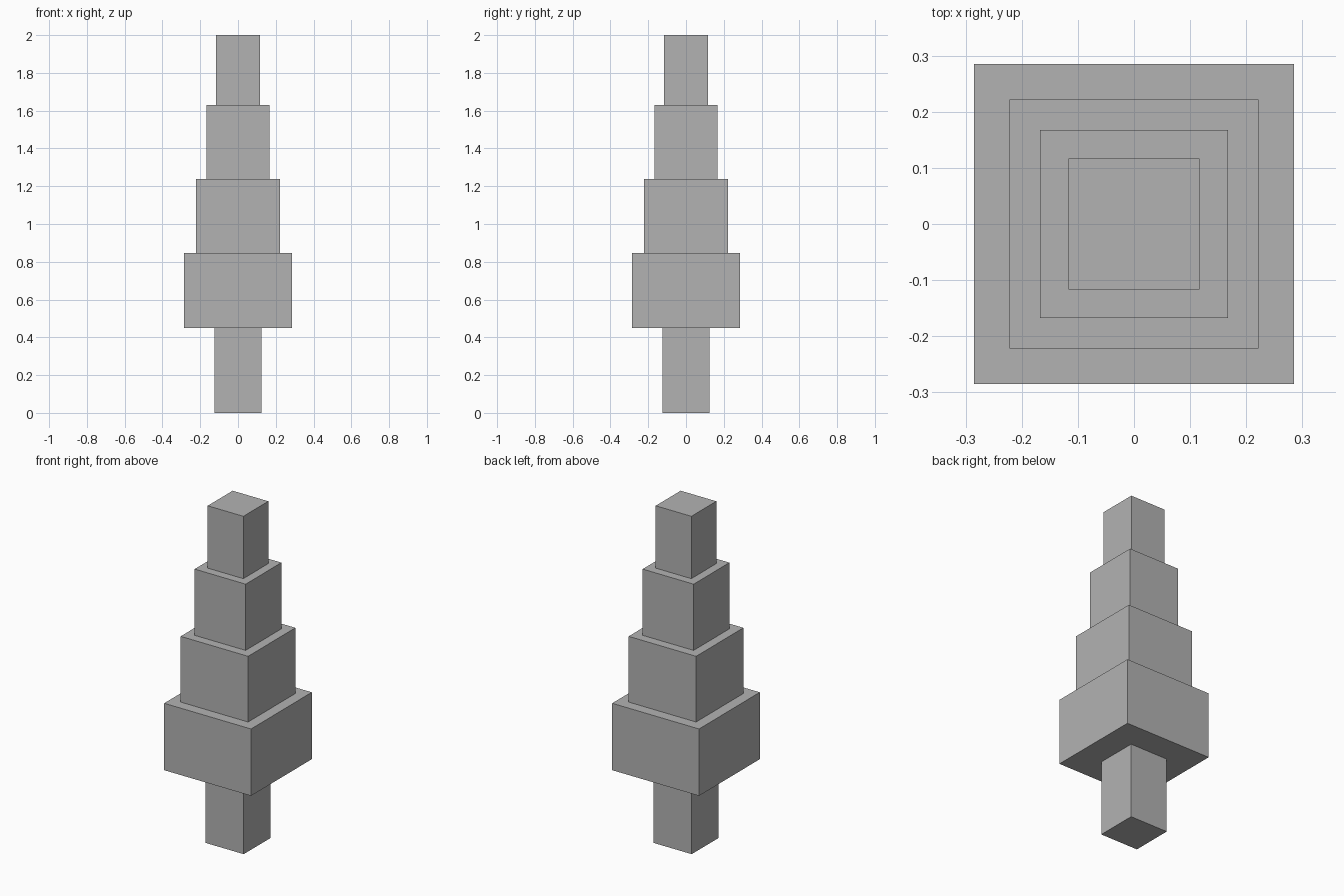
import bpy
import bmesh
from mathutils import Matrix, Vector

default_cube = bpy.data.objects.get("Cube")
if default_cube:
    bpy.data.objects.remove(default_cube, do_unlink=True)

# One plain grey for the whole tree
GREY = (0.45, 0.45, 0.45, 1.0)
grey = bpy.data.materials.new("plain grey")
grey.use_nodes = True
grey.diffuse_color = GREY
grey.node_tree.nodes["Principled BSDF"].inputs["Base Color"].default_value = GREY


def square_block(name, width, bottom, top):
    """Add a square block centred on the z axis."""
    mesh = bpy.data.meshes.new(name)
    bm = bmesh.new()
    height = top - bottom
    place = (Matrix.Translation((0, 0, bottom + height / 2))
             @ Matrix.Diagonal(Vector((width, width, height, 1))))
    bmesh.ops.create_cube(bm, size=1, matrix=place)
    bm.to_mesh(mesh)
    bm.free()
    mesh.materials.append(grey)
    block = bpy.data.objects.new(name, mesh)
    bpy.context.collection.objects.link(block)
    return block


# Trunk and four shrinking foliage tiers, stacked upwards
parts = [
    ("trunk", 0.25, 0.45),
    ("foliage_bottom", 0.57, 0.847),
    ("foliage_lower_middle", 0.443, 1.237),
    ("foliage_upper_middle", 0.335, 1.63),
    ("foliage_top", 0.234, 2.0),
]
bottom = 0.0
for name, width, top in parts:
    square_block(name, width, bottom, top)
    bottom = top
